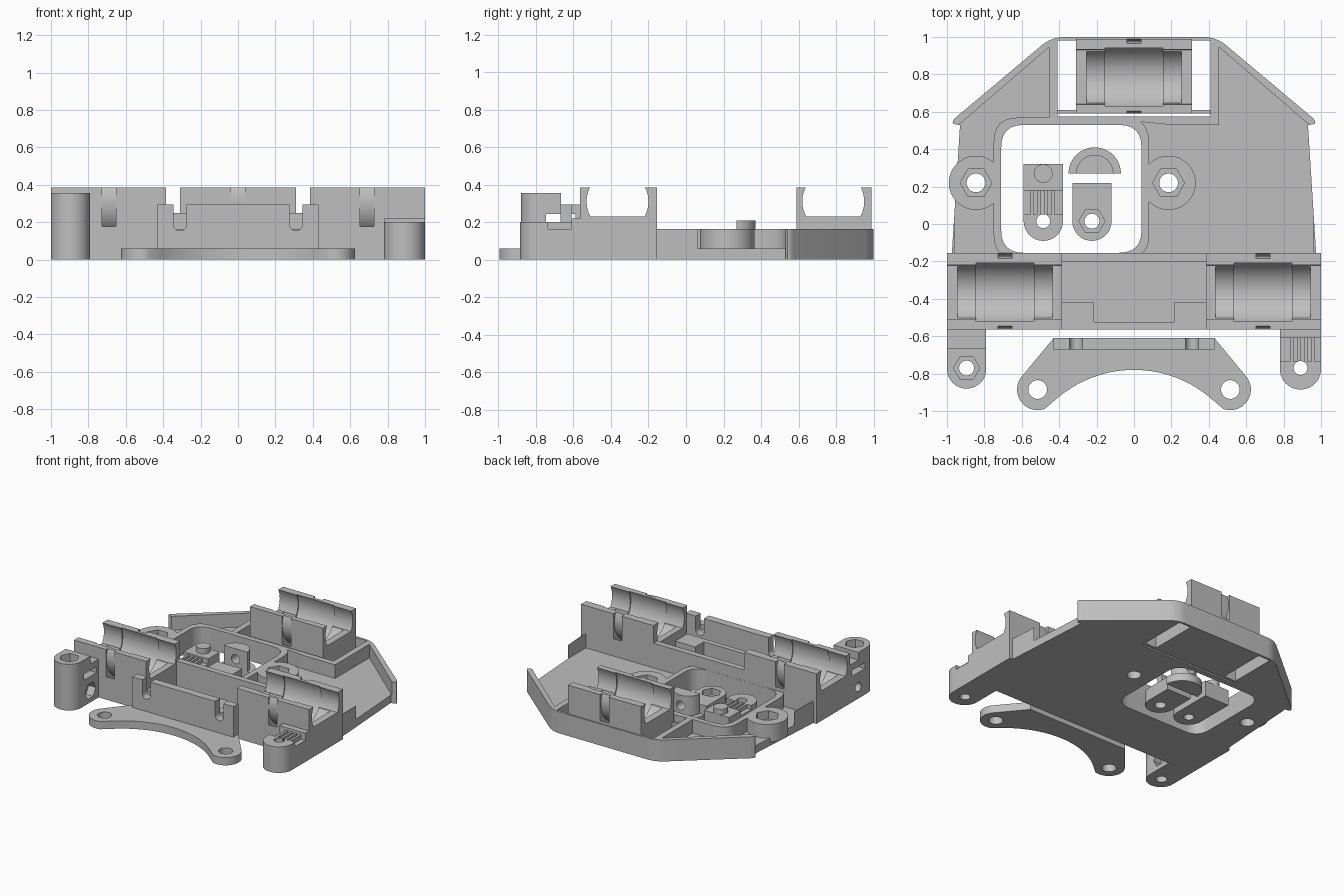
import bpy, bmesh, math
from mathutils import Vector

old = bpy.data.objects.get("Cube")
if old:
    bpy.data.objects.remove(old)

grey = bpy.data.materials.new("plastic grey")
grey.use_nodes = True
colour = (0.52, 0.52, 0.52, 1)
grey.diffuse_color = colour
grey.node_tree.nodes["Principled BSDF"].inputs["Base Color"].default_value = colour


# ---- helpers ----
def prism(name, pts, lo, hi, axis="z"):
    """Extrude a 2D outline from lo to hi along an axis."""
    place = {"x": lambda a, b, t: (t, a, b),
             "y": lambda a, b, t: (a, t, b),
             "z": lambda a, b, t: (a, b, t)}[axis]
    bm = bmesh.new()
    low = [bm.verts.new(place(a, b, lo)) for a, b in pts]
    top = [bm.verts.new(place(a, b, hi)) for a, b in pts]
    bm.faces.new(low)
    bm.faces.new(top)
    n = len(pts)
    for i in range(n):
        j = (i + 1) % n
        bm.faces.new((low[i], low[j], top[j], top[i]))
    bmesh.ops.recalc_face_normals(bm, faces=bm.faces)
    mesh = bpy.data.meshes.new(name)
    bm.to_mesh(mesh)
    bm.free()
    mesh.materials.append(grey)
    ob = bpy.data.objects.new(name, mesh)
    bpy.context.collection.objects.link(ob)
    return ob


def rect(x0, x1, y0, y1):
    return [(x0, y0), (x1, y0), (x1, y1), (x0, y1)]


def box(x0, x1, y0, y1, z0, z1, name="helper"):
    return prism(name, rect(x0, x1, y0, y1), z0, z1)


def arc(cx, cy, r, a0, a1, n=24):
    angles = [math.radians(a0 + (a1 - a0) * i / n) for i in range(n + 1)]
    return [(cx + r * math.cos(a), cy + r * math.sin(a)) for a in angles]


def cyl(cx, cy, r, lo, hi, axis="z", n=48, name="helper"):
    return prism(name, arc(cx, cy, r, 0, 360, n)[:-1], lo, hi, axis)


def rounded(pts, r):
    """Round every corner of an outline."""
    out = []
    for i, p in enumerate(pts):
        p = Vector(p)
        a = p + (Vector(pts[i - 1]) - p).normalized() * r
        b = p + (Vector(pts[(i + 1) % len(pts)]) - p).normalized() * r
        for k in range(7):
            t = k / 6
            out.append(tuple(a * (1 - t) ** 2 + p * 2 * t * (1 - t) + b * t * t))
    return out


def boolean(ob, tool, mode="DIFFERENCE"):
    tool.hide_render = True
    mod = ob.modifiers.new("bool", "BOOLEAN")
    mod.operation, mod.solver, mod.object = mode, "EXACT", tool
    bpy.context.view_layer.objects.active = ob
    bpy.ops.object.modifier_apply(modifier=mod.name)
    bpy.data.objects.remove(tool)


def cut(ob, *tools):
    for t in tools:
        boolean(ob, t)


def add(ob, *tools):
    for t in tools:
        boolean(ob, t, "UNION")


def stadium(cx, cy, r, back):
    return arc(cx, cy, r, 180, 360) + [(cx + r, back), (cx - r, back)]


def trough(ob, cx, cy):
    """Bearing seat: open end lips, bore, middle relief and tie channel."""
    cz, r = 0.31, 0.165
    lip = [(y, max(z, 0.23)) for y, z in arc(cy, cz, r, -29, 209, 40)]
    cut(ob, prism("helper", lip, cx - 0.32, cx + 0.32, "x"),
        cyl(cy, cz, r - 0.006, cx - 0.255, cx + 0.255, "x", 64),
        cyl(cy, cz, r + 0.008, cx - 0.155, cx + 0.155, "x", 64))
    ring = cyl(cy, cz, 0.24, cx - 0.037, cx + 0.037, "x", 64)
    cut(ring, cyl(cy, cz, 0.195, cx - 0.1, cx + 0.1, "x", 64))
    cut(ob, ring)


# ---- carriage tray ----
corners = [(1, 0.53), (0.44, 1), (-0.44, 1), (-1, 0.53)]
outline = [(-1, -0.565), (1, -0.565)] + rounded(corners, 0.07)
tray = prism("carriage_tray", outline, 0, 0.165)
floor = 0.06
pocket = [(-0.96, -0.155), (0.96, -0.155), (0.96, 0.51), (0.455, 0.945),
          (0.455, 0.53), (0.2, 0.53), (-0.2, 0.57), (-0.455, 0.57),
          (-0.455, 0.945), (-0.96, 0.51)]
cut(tray, prism("helper", pocket, floor, 0.3),
    box(-0.385, 0.385, -0.525, -0.2, floor, 0.3),
    box(-0.41, 0.41, 0.575, 0.982, -0.1, 0.3))

# window rim and bolt bosses
bosses = [(-0.845, 0.22), (0.185, 0.22)]
add(tray, prism("helper", rounded(rect(-0.75, 0.08, -0.19, 0.569), 0.13), 0.03, 0.165))
for x, y in bosses:
    add(tray, cyl(x, y, 0.145, 0.03, 0.165))

# middle wall and corner blocks
add(tray, box(-0.4, 0.4, -0.2, -0.155, 0.03, 0.25))
for s in (-1, 1):
    add(tray, box(*sorted((s * 0.4, s * 0.215)), -0.54, -0.42, 0.03, 0.165))

# left belt post and right belt clamp base
add(tray, prism("helper", stadium(-0.895, -0.775, 0.105, -0.665), 0, 0.355),
    box(-1, -0.79, -0.67, -0.5, 0, 0.295),
    prism("helper", stadium(0.89, -0.775, 0.11, -0.5), 0, 0.165),
    prism("helper", stadium(0.89, -0.775, 0.11, -0.735), 0.1, 0.2),
    box(0.78, 1, -0.61, -0.5, 0.1, 0.22))
for i in range(4):
    x = 0.835 + i * 0.037
    add(tray, box(x, x + 0.018, -0.745, -0.6, 0.15, 0.2))

# bearing holders
for s in (-1, 1):
    add(tray, box(*sorted((s * 0.385, s)), -0.565, -0.155, 0, 0.385))
    trough(tray, s * 0.69, -0.365)

# openings
cut(tray, prism("helper", rounded(rect(-0.71, 0.04, -0.154, 0.53), 0.12), -0.1, 0.5),
    cyl(-0.895, -0.77, 0.04, -0.1, 0.5), cyl(-0.895, -0.77, 0.07, 0.29, 0.5, n=6),
    cyl(0.89, -0.77, 0.037, -0.1, 0.5),
    box(-1.1, -0.7, -0.745, -0.59, 0.2, 0.245),
    cyl(-0.665, 0.09, 0.035, -1.1, -0.7, "x"),
    cyl(-0.665, 0.09, 0.065, -0.85, -0.7, "x", 6))
for x, y in bosses:
    cut(tray, cyl(x, y, 0.05, -0.1, 0.5), cyl(x, y, 0.085, 0.1, 0.5, n=6))

# ---- rear bearing holder with side strips ----
rear = box(-0.31, 0.31, 0.59, 0.99, 0, 0.385, "rear_bearing_holder")
trough(rear, 0, 0.785)
add(rear, box(-0.42, 0.42, 0.59, 0.61, 0, 0.12))

# ---- fan bracket ----
lug_l = arc(-0.515, -0.885, 0.11, 142, 290)
lug_r = arc(0.515, -0.885, 0.11, 250, 398)
inner = arc(0, -1.411, 0.631, 131, 49, 40)
bracket = prism("fan_bracket", [(-0.43, -0.61)] + lug_l + inner + lug_r + [(0.43, -0.61)], 0, 0.06)
add(bracket, box(-0.43, 0.43, -0.67, -0.61, 0, 0.295))
for s in (-1, 1):
    x = s * 0.31
    cut(bracket, cyl(s * 0.515, -0.885, 0.05, -0.1, 0.2),
        box(x - 0.035, x + 0.035, -0.7, -0.58, 0.19, 0.4),
        cyl(x, 0.19, 0.035, -0.7, -0.58, "y"))

# ---- loose belt clamp with teeth and peg ----
clamp = prism("toothed_belt_clamp", stadium(-0.485, 0.015, 0.105, 0.32), 0, 0.08)
add(clamp, prism("helper", stadium(-0.485, 0.015, 0.105, 0.05), 0.03, 0.11),
    box(-0.59, -0.38, 0.18, 0.32, 0.03, 0.12), cyl(-0.485, 0.27, 0.05, 0.05, 0.16))
for i in range(4):
    x = -0.555 + i * 0.037
    add(clamp, box(x, x + 0.018, 0.04, 0.19, 0.05, 0.11))
cut(clamp, cyl(-0.485, 0.015, 0.037, -0.1, 0.3))

# ---- loose nut clamp ----
nut = prism("nut_clamp", stadium(-0.225, 0.015, 0.105, 0.22), 0, 0.1)
cut(nut, cyl(-0.225, 0.015, 0.04, -0.1, 0.3), cyl(-0.225, 0.015, 0.07, 0.05, 0.3, n=6))

# ---- half-round belt tensioner ----
half = prism("half_round_tensioner", arc(-0.21, 0.27, 0.14, 0, 180), 0, 0.06)
add(half, prism("helper", arc(-0.21, 0.27, 0.1, 0, 180), 0.03, 0.21))
cut(half, cyl(-0.21, 0.13, 0.035, 0.2, 0.5, "y"))

# ---- shading ----
bpy.ops.object.select_all(action="DESELECT")
for ob in (tray, rear, bracket, clamp, nut, half):
    ob.select_set(True)
bpy.context.view_layer.objects.active = tray
bpy.ops.object.shade_smooth_by_angle(angle=math.radians(30))
